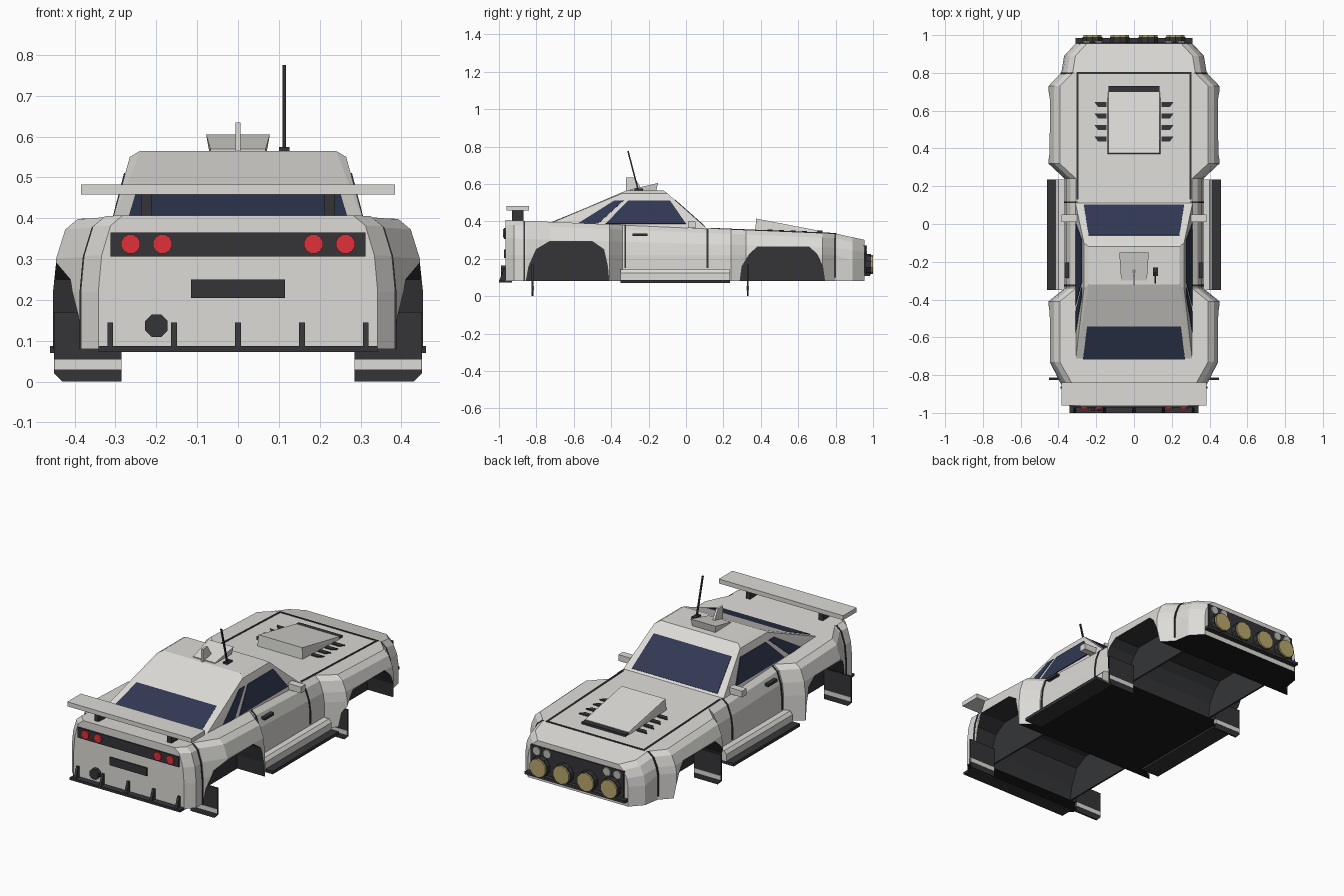
import bpy, bmesh, math
from mathutils import Vector

if "Cube" in bpy.data.objects:
    bpy.data.objects.remove(bpy.data.objects["Cube"])


def material(name, *rgb):
    m = bpy.data.materials.new(name)
    m.diffuse_color = (*rgb, 1)
    m.use_nodes = True
    m.node_tree.nodes["Principled BSDF"].inputs["Base Color"].default_value = m.diffuse_color
    return m


PAINT = material("paint", .72, .71, .68)
DARK = material("dark_trim", .035, .036, .04)
BLACK = material("underside", .01, .01, .011)
GLASS = material("glass", .03, .04, .085)
RED = material("red_lens", .75, .03, .04)
GOLD = material("lamp_lens", .48, .39, .15)
LENS = material("clear_lens", .5, .5, .47)


def finish(name, bm, mat, mirror=False):
    bmesh.ops.recalc_face_normals(bm, faces=bm.faces)
    me = bpy.data.meshes.new(name)
    bm.to_mesh(me)
    bm.free()
    ob = bpy.data.objects.new(name, me)
    bpy.context.collection.objects.link(ob)
    me.materials.append(mat)
    if mirror:
        ob.modifiers.new("mirror", 'MIRROR')
    return ob


def hull(name, pts, mat=PAINT, mirror=False):
    bm = bmesh.new()
    for p in pts:
        bm.verts.new(p)
    bmesh.ops.convex_hull(bm, input=bm.verts)
    bmesh.ops.dissolve_limit(bm, angle_limit=.01, verts=bm.verts, edges=bm.edges)
    return finish(name, bm, mat, mirror)


def box(name, x0, x1, y0, y1, z0, z1, mat=PAINT, mirror=False):
    return hull(name, [(x, y, z) for x in (x0, x1) for y in (y0, y1) for z in (z0, z1)], mat, mirror)


def plate(name, pts, mat, mirror=False, t=.003):
    p = [Vector(q) for q in pts]
    n = (p[1] - p[0]).cross(p[2] - p[0]).normalized() * t
    return hull(name, [q + n for q in p] + [q - n for q in p], mat, mirror)


def disc(name, x, z, y0, y1, r, n, mat, mirror=False):
    ring = [(i + .5) * 2 * math.pi / n for i in range(n)]
    return hull(name, [(x + r * math.cos(a), y, z + r * math.sin(a)) for a in ring for y in (y0, y1)], mat, mirror)


def deck(y):
    return .3677 - .0409 * y


def section(w, zt):
    return [(w, .08), (w, .22 if zt > .33 else .19), (w - .008, .08 + (zt - .08) * .7),
            (w - .03, zt - .025), (w - .06, zt)]


# Body shell: cross-sections lofted from tail to nose
stations = [(-.965, .342), (-.92, .385), (-.85, .385), (-.73, .453), (-.41, .453), (-.34, .367),
            (.24, .367), (.32, .453), (.73, .453), (.80, .385), (.89, .37), (.955, .31)]
bm = bmesh.new()
loops = []
for y, w in stations:
    zt = deck(y) if y < .81 else .335 - (y - .8) * .22
    half = section(w, zt)
    loops.append([bm.verts.new((x, y, z)) for x, z in half] +
                 [bm.verts.new((-x, y, z)) for x, z in reversed(half)])
for a, b in zip(loops, loops[1:]):
    for i in range(len(a)):
        j = (i + 1) % len(a)
        bm.faces.new((a[i], a[j], b[j], b[i]))
bm.faces.new(loops[0])
bm.faces.new(loops[-1])
body = finish("body_shell", bm, PAINT)

# Wheel arches cut through the body, closed by inner walls
arches = {"rear": [(-.86, .05), (-.84, .16), (-.80, .25), (-.73, .292), (-.50, .292), (-.44, .25), (-.42, .16), (-.41, .05)],
          "front": [(.285, .05), (.30, .16), (.34, .225), (.38, .262), (.66, .262), (.70, .225), (.73, .16), (.745, .05)]}
cutters = []
for end, prof in arches.items():
    c = hull(end + "_arch_cutter", [(x, y, z) for x in (-.6, .6) for y, z in prof], DARK)
    c.hide_render = True
    m = body.modifiers.new(end, 'BOOLEAN')
    m.operation, m.solver, m.object = 'DIFFERENCE', 'EXACT', c
    cutters.append(c)
    hull(end + "_arch_inner_wall", [(x, y, max(z, .08)) for x in (.275, .285) for y, z in prof], DARK, True)
dg = bpy.context.evaluated_depsgraph_get()
body_mesh = bpy.data.meshes.new_from_object(body.evaluated_get(dg))
body.modifiers.clear()
body.data = body_mesh
for c in cutters:
    bpy.data.objects.remove(c)
body_mesh.materials.clear()
for m in (PAINT, DARK, BLACK):
    body_mesh.materials.append(m)
for f in body_mesh.polygons:
    f.material_index = 0
    if f.center.z < .085:
        f.material_index = 2
    elif abs(f.normal.x) < .02 and f.center.z < .3 and -.9 < f.center.y < .78:
        f.material_index = 1

# Cabin and glazing
hull("cabin", [(s * x, y, z) for s in (-1, 1) for x, y, z in
               [(.312, .12, .355), (.312, -.75, .38), (.265, -.10, .55), (.265, -.34, .55),
                (.24, -.12, .565), (.24, -.32, .565)]])


def side_x(z):
    return .312 - (z - .367) * .257


plate("windshield", [(s * x, y, .55 - (y + .10) * .886) for y, x in ((.10, .265), (-.06, .24)) for s in (1, -1)], GLASS)
plate("rear_window", [(s * x, y, .55 + (y + .34) * .4146) for y, x in ((-.43, .235), (-.735, .272)) for s in (1, -1)], GLASS)
for name, quad in (("door_window", [(-.43, .387), (-.31, .51), (-.085, .51), (.0, .387)]),
                   ("quarter_window", [(-.58, .387), (-.385, .51), (-.335, .51), (-.47, .387)])):
    plate(name, [(side_x(z), y, z) for y, z in quad], GLASS, True, .004)

# Bonnet seams, wedge scoop, slot and louvres
hull("bonnet_side_seam", [(x, y, deck(y) + d) for x in (.295, .305) for y in (.13, .8) for d in (-.004, .003)], DARK, True)
box("bonnet_front_seam", -.305, .305, .795, .805, .325, .338, DARK)
hull("bonnet_scoop", [(s * x, y, z) for s in (-1, 1) for x, y, z in
                      [(.14, .37, .34), (.14, .70, .33), (.135, .375, .415), (.135, .70, .352)]])
box("scoop_slot", -.135, .135, .70, .73, .33, .35, DARK)
for i in range(4):
    y = .45 + .061 * i
    hull("bonnet_louvre", [(px, y + d, deck(y) + h) for px, d in ((.145, -.013), (.145, .013), (.21, .013), (.19, -.013))
                           for h in (-.006, .006)], DARK, True)

# Side seams, handles, mirrors and sills
for y, w, z0 in ((-.325, .367, .15), (.115, .367, .15), (-.865, .385, .08), (.798, .387, .10)):
    prof = [(w, z0)] + section(w, deck(y))[1:]
    hull("body_seam", [(x + d, y + e, z) for x, z in prof for d in (-.01, .003) for e in (-.005, .005)], DARK, True)
box("door_handle", .345, .368, -.285, -.205, .322, .336, DARK, True)
box("mirror", .30, .383, .01, .05, .365, .40, PAINT, True)
hull("side_sill", [(x, y, z) for x, z in ((.35, .08), (.415, .08), (.415, .125), (.40, .142), (.35, .142))
                   for y in (-.35, .235)], PAINT, True)
box("sill_lip", .35, .46, -.35, .235, .07, .087, DARK, True)

# Mud flaps with a pale stripe
for end, y in (("rear", -.82), ("front", .33)):
    hull(end + "_mud_flap", [(x, y + d, z) for x, z in ((.285, 0), (.43, 0), (.45, .02), (.45, .17), (.285, .17))
                             for d in (-.005, .005)], DARK, True)
    box(end + "_flap_stripe", .285, .449, y - .007, y + .007, .03, .054, PAINT, True)

# Roof intake, fin and aerial
hull("roof_intake", [(s * x, y, z) for s in (-1, 1) for x, y, z in
                     [(.07, -.16, .56), (.078, -.15, .605), (.066, -.30, .56), (.068, -.30, .57)]])
hull("roof_fin", [(x, y, z) for x in (-.006, .006) for y, z in ((-.32, .56), (-.32, .635), (-.275, .635), (-.23, .56))])
box("aerial_base", .1, .126, -.275, -.23, .56, .575, DARK)
hull("aerial", [(.113 + a * .004, y + b * .004, z) for y, z in ((-.255, .565), (-.31, .775))
                for a in (-1, 1) for b in (-1, 1)], DARK)

# Rear wing
box("wing_blade", -.385, .385, -.96, -.84, .458, .483)
box("wing_stand", .212, .238, -.93, -.87, .39, .46, DARK, True)

# Tail: light panel, lamps, plate recess, exhaust and diffuser
box("tail_panel", -.312, .312, -.972, -.955, .307, .365, DARK)
for x in (.185, .263):
    disc("tail_lamp", x, .337, -.979, -.96, .024, 12, RED, True)
box("plate_recess", -.115, .115, -.972, -.955, .205, .25, DARK)
disc("exhaust", -.2, .137, -.99, -.94, .03, 8, DARK)
box("diffuser", -.342, .342, -1, -.93, .073, .087, DARK)
for i in range(-2, 3):
    x = i * .1565
    hull("diffuser_fin", [(x + d, y, z) for d in (-.007, .007)
                          for y, z in ((-1, .08), (-.99, .105), (-.975, .145), (-.95, .145), (-.95, .08))], DARK)

# Nose: grille, headlamps and lamp bar
box("grille", -.288, .288, .945, .962, .11, .272, DARK)
for x in (.185, .25):
    disc("headlamp", x, .246, .955, .968, .024, 10, LENS, True)
box("lamp_bar", -.31, .31, .945, .985, .108, .124, DARK)
for x in (.075, .22):
    disc("lamp_housing", x, .17, .955, .99, .055, 10, DARK, True)
    disc("lamp_lens", x, .17, .985, 1, .051, 10, GOLD, True)
